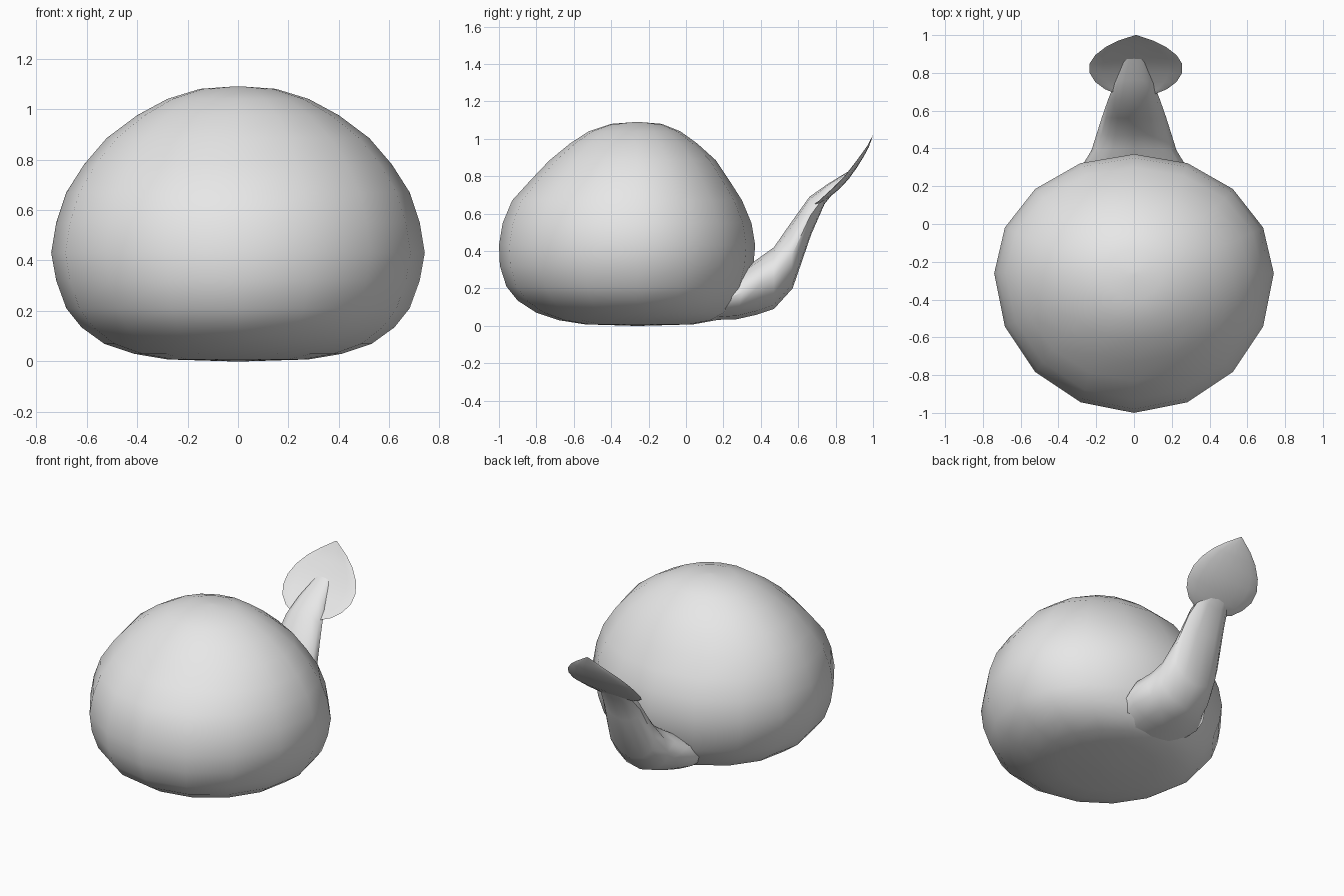
import bpy, bmesh, math
from mathutils import Vector

if "Cube" in bpy.data.objects:
    bpy.data.objects.remove(bpy.data.objects["Cube"])

grey = bpy.data.materials.new("light grey")
grey.diffuse_color = (0.8, 0.8, 0.8, 1)
grey.use_nodes = True
grey.node_tree.nodes["Principled BSDF"].inputs["Base Color"].default_value = grey.diffuse_color


def skin(name, rings, angle=180):
    """Bridge equal-sized rings of points into a closed smooth surface."""
    bm = bmesh.new()
    loops = [[bm.verts.new(p) for p in ring] for ring in rings]
    n = len(loops[0])
    for a, b in zip(loops, loops[1:]):
        for i in range(n):
            j = (i + 1) % n
            bm.faces.new((a[i], a[j], b[j], b[i]))
    bm.faces.new(loops[0])
    bm.faces.new(loops[-1])
    bmesh.ops.remove_doubles(bm, verts=bm.verts, dist=0.0005)
    bmesh.ops.recalc_face_normals(bm, faces=bm.faces)
    mesh = bpy.data.meshes.new(name)
    bm.to_mesh(mesh)
    bm.free()
    mesh.materials.append(grey)
    ob = bpy.data.objects.new(name, mesh)
    bpy.context.collection.objects.link(ob)
    bpy.ops.object.select_all(action='DESELECT')
    ob.select_set(True)
    bpy.context.view_layer.objects.active = ob
    bpy.ops.object.shade_smooth_by_angle(angle=math.radians(angle))
    return ob


def turn(n):
    return [2 * math.pi * i / n for i in range(n)]


# Body: squashed dome, half-width / front reach / back reach / height
profile = [
    (.02, .02, .02, 0), (.28, .28, .30, .008), (.41, .42, .42, .03),
    (.53, .54, .50, .07), (.62, .64, .55, .135), (.68, .70, .59, .21),
    (.72, .735, .62, .32), (.74, .74, .63, .43), (.72, .72, .61, .55),
    (.68, .67, .56, .67), (.61, .57, .49, .78), (.52, .47, .42, .885),
    (.40, .36, .32, .975), (.28, .26, .23, 1.04), (.15, .14, .13, 1.08),
    (.01, .01, .01, 1.09)]
skin("body", [[(w * math.cos(a),
                -.26 + (b if math.sin(a) > 0 else f) * math.sin(a), z)
               for a in turn(16)] for w, f, b, z in profile])

# Tail: tapering stalk, upper point (y, z) / lower point (y, z) / half-width
stations = [
    (.16, .20, .10, .03, .24), (.33, .32, .27, .035, .28),
    (.40, .37, .38, .06, .225), (.47, .42, .47, .09, .20),
    (.56, .55, .57, .20, .17), (.66, .69, .67, .49, .135),
    (.76, .76, .74, .65, .10), (.875, .83, .86, .80, .05)]
rings = []
for ty, tz, by, bz, w in stations:
    top, low = Vector((0, ty, tz)), Vector((0, by, bz))
    mid, half = (top + low) / 2, (top - low) / 2
    rings.append([mid + half * math.sin(a) + Vector((w * math.cos(a), 0, 0))
                  for a in turn(12)])
skin("tail", rings, 60)

# Tail leaf: thin pointed blade that curls upward, (y, z, half-width)
blade = [(.672, .637, .03), (.69, .645, .10), (.72, .662, .165),
         (.76, .695, .215), (.81, .737, .245), (.86, .79, .245),
         (.905, .85, .215), (.945, .91, .16), (.975, .96, .095),
         (1.0, 1.02, .004)]
rings = []
for i, (y, z, w) in enumerate(blade):
    p, q = blade[max(i - 1, 0)], blade[min(i + 1, len(blade) - 1)]
    up = Vector((0, p[2 - 1] - q[1], q[0] - p[0])).normalized()
    rings.append([Vector((.01 + w * math.cos(a), y, z))
                  + up * (.045 * w * math.sin(a) + .06 * w * math.cos(a) ** 2)
                  for a in turn(16)])
skin("tail_leaf", rings, 60)
